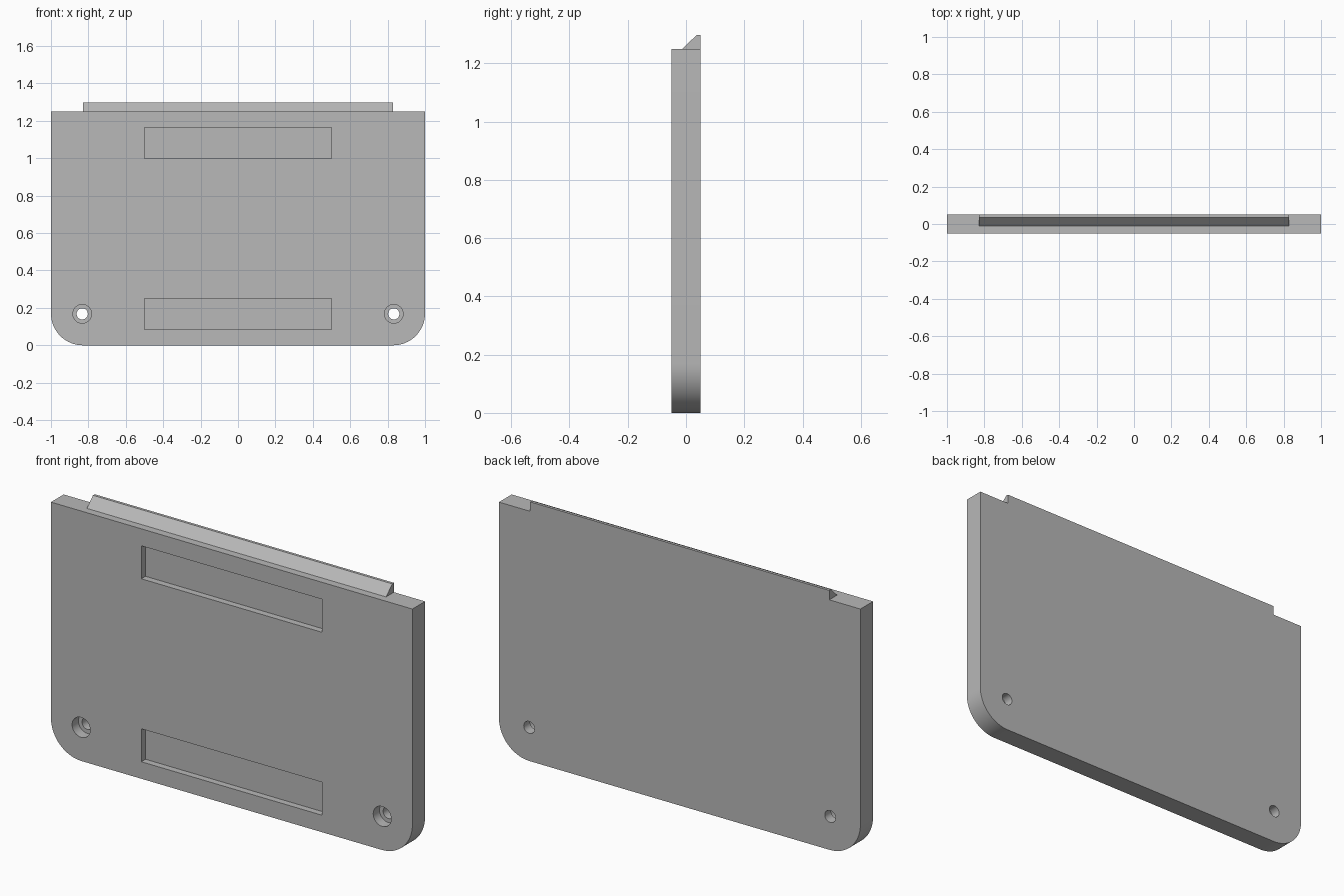
import bpy, bmesh, math
from mathutils import Matrix, Vector

if "Cube" in bpy.data.objects:
    bpy.data.objects.remove(bpy.data.objects["Cube"], do_unlink=True)

W, T, H, R = 1.0, 0.05, 1.25, 0.17   # half width, half thickness, height, corner radius

grey = bpy.data.materials.new("plain_grey")
grey.use_nodes = True
grey.diffuse_color = (0.48, 0.48, 0.48, 1)
grey.node_tree.nodes["Principled BSDF"].inputs["Base Color"].default_value = (0.48, 0.48, 0.48, 1)


def finish(name, bm):
    bmesh.ops.recalc_face_normals(bm, faces=bm.faces)
    mesh = bpy.data.meshes.new(name)
    bm.to_mesh(mesh)
    bm.free()
    obj = bpy.data.objects.new(name, mesh)
    bpy.context.collection.objects.link(obj)
    mesh.materials.append(grey)
    return obj


def prism(name, points, direction):
    """Extrude a closed outline along a direction."""
    bm = bmesh.new()
    face = bm.faces.new([bm.verts.new(p) for p in points])
    result = bmesh.ops.extrude_face_region(bm, geom=[face], use_keep_orig=True)
    verts = [g for g in result["geom"] if isinstance(g, bmesh.types.BMVert)]
    bmesh.ops.translate(bm, verts=verts, vec=Vector(direction))
    return finish(name, bm)


def box(name, x0, x1, y0, y1, z0, z1):
    return prism(name, [(x0, y0, z0), (x1, y0, z0), (x1, y0, z1), (x0, y0, z1)], (0, y1 - y0, 0))


def cylinder(name, x, z, radius, y0, y1):
    ring = [i * math.tau / 32 for i in range(32)]
    return prism(name, [(x + radius * math.cos(a), y0, z + radius * math.sin(a)) for a in ring],
                 (0, y1 - y0, 0))


# Plate with two rounded lower corners
outline = [(W, -T, H), (-W, -T, H)]
for cx, start in ((-W + R, math.pi), (W - R, 1.5 * math.pi)):
    for i in range(17):
        a = start + i * math.pi / 32
        outline.append((cx + R * math.cos(a), -T, R + R * math.sin(a)))
plate = prism("plate", outline, (0, 2 * T, 0))

# Shallow front recesses and counterbored screw holes
cutters = [box("recess_cutter", -0.5, 0.5, -0.1, -0.017, z, z + 0.165) for z in (0.085, 1.0)]
for x in (-0.833, 0.833):
    cutters.append(cylinder("counterbore_cutter", x, 0.168, 0.05, -0.1, 0.0))
    cutters.append(cylinder("screw_hole_cutter", x, 0.168, 0.03, -0.1, 0.1))

bpy.ops.object.select_all(action="DESELECT")
bpy.context.view_layer.objects.active = plate
plate.select_set(True)
for cutter in cutters:
    cutter.hide_render = True
    mod = plate.modifiers.new("cut", "BOOLEAN")
    mod.operation = "DIFFERENCE"
    mod.solver = "EXACT"
    mod.object = cutter
    bpy.ops.object.modifier_apply(modifier=mod.name)
    bpy.data.objects.remove(cutter, do_unlink=True)
bpy.ops.object.shade_smooth_by_angle(angle=math.radians(30))

# Bevelled tab along the top edge, flush with the back
profile = [(-0.012, H), (0.036, H + 0.047), (T, H + 0.047), (T, H)]
prism("top_tab", [(-0.828, y, z) for y, z in profile], (1.656, 0, 0))
